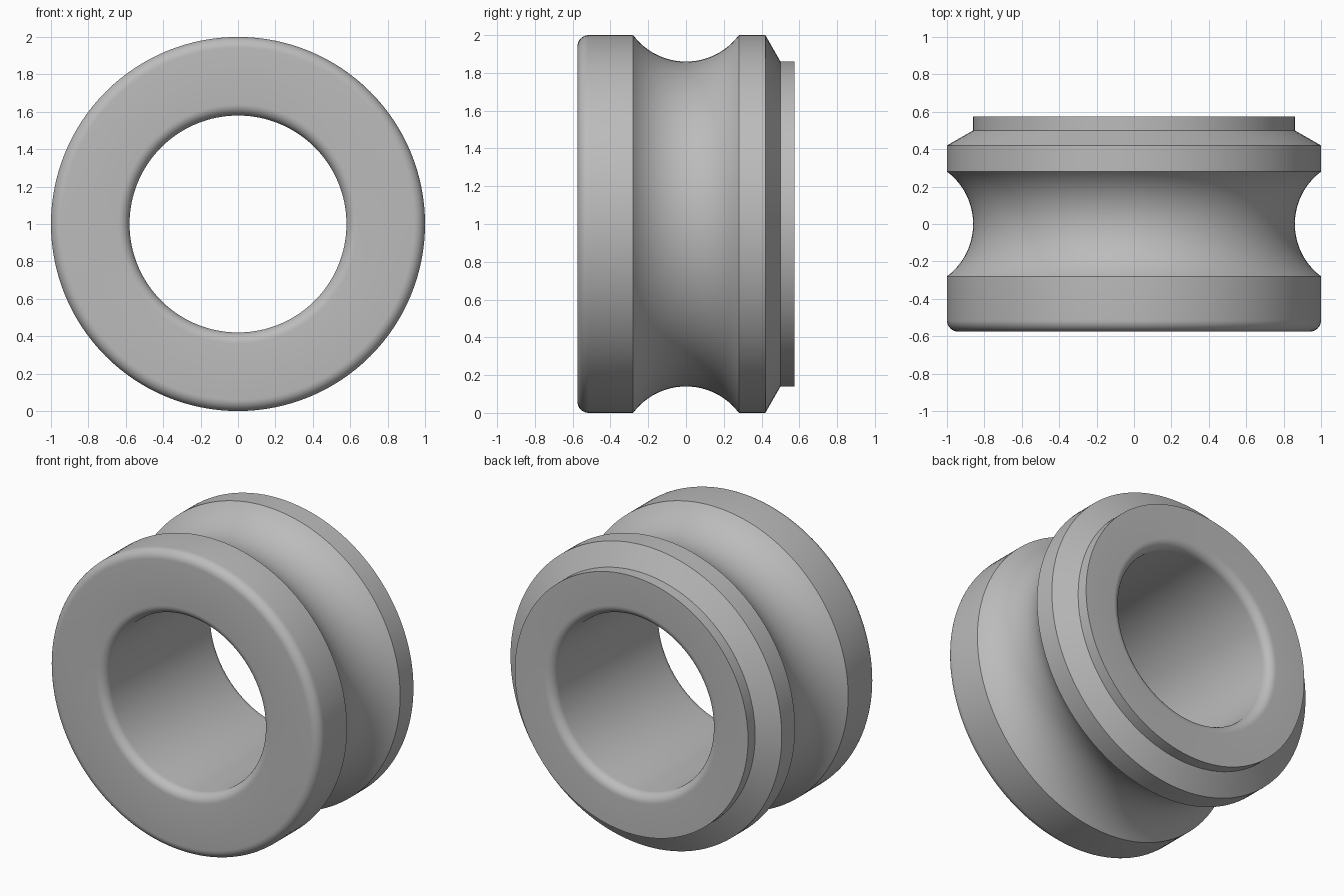
import bpy, bmesh
from math import sin, cos, pi, radians, asin
from mathutils import Matrix, Vector

cube = bpy.data.objects.get("Cube")
if cube:
    bpy.data.objects.remove(cube)

SEGMENTS = 128
OUTER, BORE, NECK = 1.0, 0.58, 0.86
HALF = 0.575          # half of the length along y
FILLET = 0.06
GROOVE_HALF, GROOVE_R = 0.28, 0.35


def arc(y, r, radius, start, end, steps):
    """Arc points as (y, r); angle 0 points to +y, 90 points outward."""
    angles = [radians(start + (end - start) * i / steps) for i in range(steps + 1)]
    return [(y + radius * cos(a), r + radius * sin(a)) for a in angles]


# Closed cross-section of the ring
sweep = asin(GROOVE_HALF / GROOVE_R) * 180 / pi
inset = HALF - FILLET
profile = (
    arc(-inset, OUTER - FILLET, FILLET, 180, 90, 8)                       # front rim
    + arc(0, NECK + GROOVE_R, GROOVE_R, 270 - sweep, 270 + sweep, 24)     # groove
    + [(0.42, OUTER), (0.5, NECK), (HALF, NECK)]                          # chamfer, step
    + arc(inset, BORE + FILLET, FILLET, 0, -90, 8)                        # back bore rim
    + arc(-inset, BORE + FILLET, FILLET, 270, 180, 8)                     # front bore rim
)

# Revolve the section about the y axis
bm = bmesh.new()
rings = []
for i in range(SEGMENTS):
    turn = Matrix.Rotation(2 * pi * i / SEGMENTS, 3, 'Y')
    rings.append([bm.verts.new(turn @ Vector((0, y, r))) for y, r in profile])
count = len(profile)
for i, ring in enumerate(rings):
    following = rings[(i + 1) % SEGMENTS]
    for j in range(count):
        k = (j + 1) % count
        bm.faces.new((ring[j], ring[k], following[k], following[j]))
bmesh.ops.recalc_face_normals(bm, faces=bm.faces)
mesh = bpy.data.meshes.new("grooved_ring")
bm.to_mesh(mesh)
bm.free()

# Plain grey material
grey = bpy.data.materials.new("grey")
grey.use_nodes = True
colour = (0.5, 0.5, 0.5, 1)
grey.diffuse_color = colour
grey.node_tree.nodes["Principled BSDF"].inputs["Base Color"].default_value = colour
mesh.materials.append(grey)

ring_object = bpy.data.objects.new("grooved_ring", mesh)
ring_object.location.z = OUTER
bpy.context.collection.objects.link(ring_object)
bpy.ops.object.select_all(action='DESELECT')
ring_object.select_set(True)
bpy.context.view_layer.objects.active = ring_object
bpy.ops.object.shade_smooth_by_angle(angle=radians(30))
